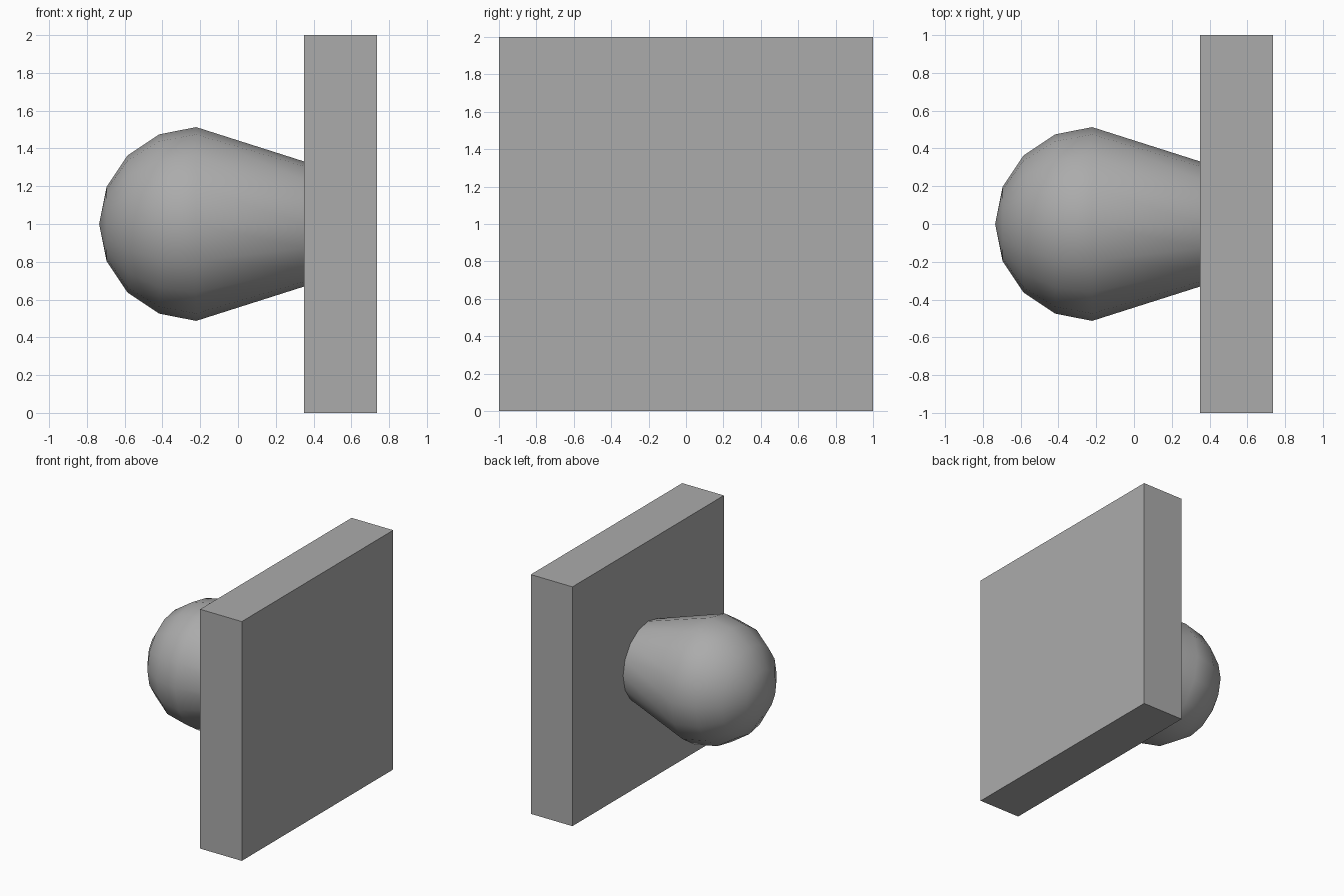
import bpy, bmesh
from math import sin, cos, pi, radians
from mathutils import Matrix

cube = bpy.data.objects.get("Cube")
if cube:
    bpy.data.objects.remove(cube, do_unlink=True)

# Single grey finish
grey = bpy.data.materials.new("plain_grey")
grey.use_nodes = True
colour = (0.41, 0.41, 0.41, 1)
grey.diffuse_color = colour
grey.node_tree.nodes["Principled BSDF"].inputs["Base Color"].default_value = colour


def add_part(name, bm):
    bmesh.ops.recalc_face_normals(bm, faces=bm.faces)
    mesh = bpy.data.meshes.new(name)
    bm.to_mesh(mesh)
    bm.free()
    mesh.materials.append(grey)
    obj = bpy.data.objects.new(name, mesh)
    bpy.context.collection.objects.link(obj)
    return obj


# Square backing plate
PLATE_X0, PLATE_X1 = 0.35, 0.735
bm = bmesh.new()
bmesh.ops.create_cube(bm, size=1)
bmesh.ops.scale(bm, vec=(PLATE_X1 - PLATE_X0, 2, 2), verts=bm.verts)
bmesh.ops.translate(bm, vec=((PLATE_X0 + PLATE_X1) / 2, 0, 1), verts=bm.verts)
add_part("backing_plate", bm)

# Knob: half-round end running into a tapered neck, turned about the x axis
SIDES = 16
RADIUS, CENTRE_X, NECK_RADIUS = 0.513, -0.222, 0.331
profile = [(CENTRE_X - RADIUS * cos(i * pi / 8 / 2 * 2), RADIUS * sin(i * pi / 8))
           for i in range(5)]
profile += [(PLATE_X0, NECK_RADIUS), (PLATE_X0, 0)]

bm = bmesh.new()
verts = [bm.verts.new((x, 0, r)) for x, r in profile]
edges = [bm.edges.new(pair) for pair in zip(verts, verts[1:])]
bmesh.ops.spin(bm, geom=verts + edges, cent=(0, 0, 0), axis=(1, 0, 0),
               angle=2 * pi, steps=SIDES)
bmesh.ops.remove_doubles(bm, verts=bm.verts, dist=0.001)
bmesh.ops.transform(bm, matrix=Matrix.Translation((0, 0, 1)), verts=bm.verts)
knob = add_part("knob", bm)

# Smooth the round surface, keep the neck rim sharp
bpy.ops.object.select_all(action="DESELECT")
knob.select_set(True)
bpy.context.view_layer.objects.active = knob
bpy.ops.object.shade_smooth_by_angle(angle=radians(40))
